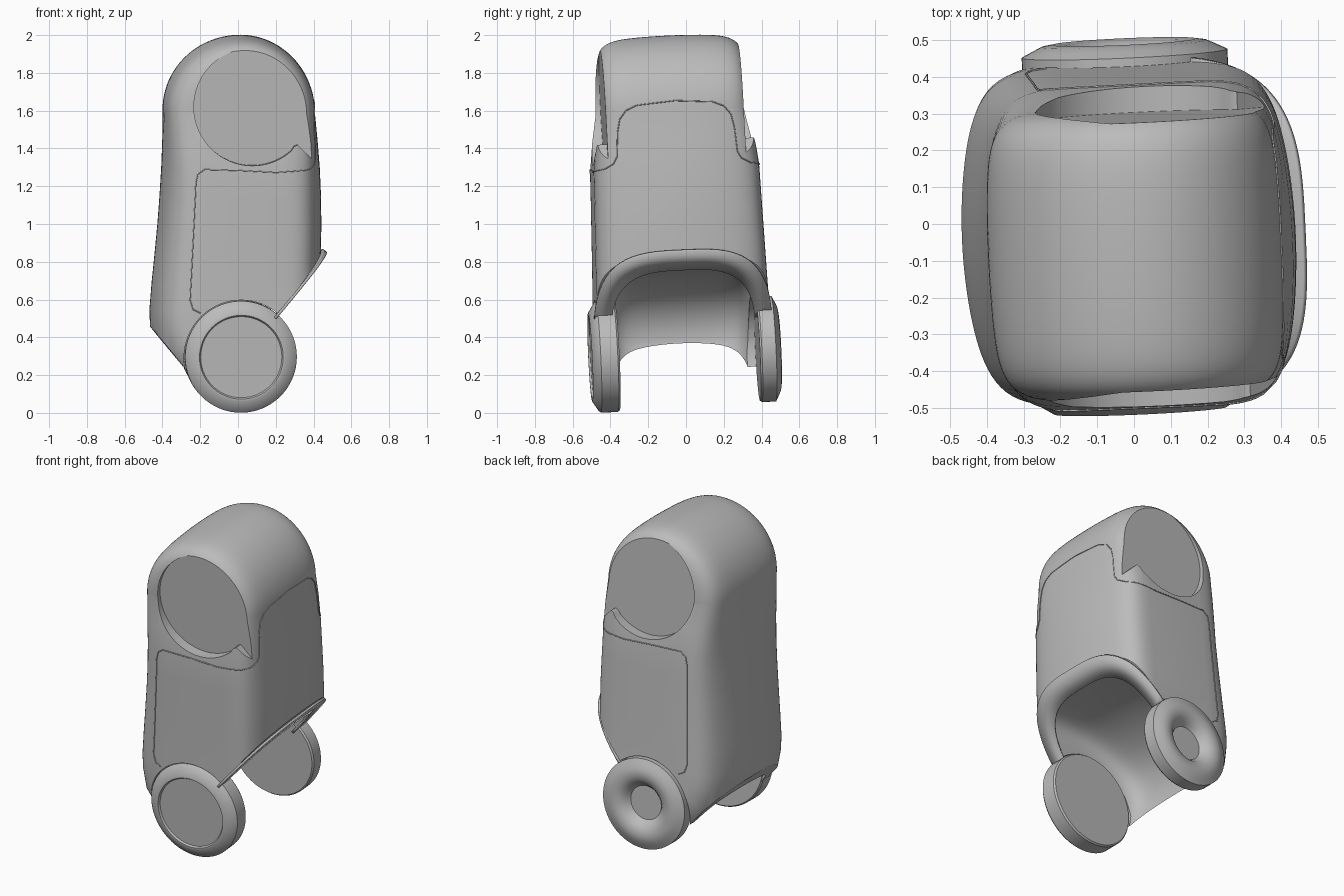
import bpy, bmesh, math
from mathutils import Vector, Matrix
from mathutils.bvhtree import BVHTree

cube = bpy.data.objects.get("Cube")
if cube:
    bpy.data.objects.remove(cube)

grey = bpy.data.materials.new("plain_grey")
grey.use_nodes = True
grey.diffuse_color = (0.5, 0.5, 0.5, 1)
grey.node_tree.nodes["Principled BSDF"].inputs["Base Color"].default_value = (0.5, 0.5, 0.5, 1)

# the whole vehicle leans and turns a little
LEAN = Matrix.Rotation(0.045, 3, 'Z') @ Matrix.Rotation(0.047, 3, 'X')


def finish(name, bm):
    bmesh.ops.recalc_face_normals(bm, faces=bm.faces)
    for v in bm.verts:
        v.co = LEAN @ v.co
    mesh = bpy.data.meshes.new(name)
    bm.to_mesh(mesh)
    bm.free()
    ob = bpy.data.objects.new(name, mesh)
    mesh.materials.append(grey)
    bpy.context.collection.objects.link(ob)
    return ob


def smooth(ob, angle=32):
    bpy.ops.object.select_all(action='DESELECT')
    ob.select_set(True)
    bpy.context.view_layer.objects.active = ob
    bpy.ops.object.shade_smooth_by_angle(angle=math.radians(angle))


def lerp_table(table, z):
    if z <= table[0][0]:
        return table[0][1]
    for (a, p), (b, q) in zip(table, table[1:]):
        if z <= b:
            return p + (q - p) * (z - a) / (b - a)
    return table[-1][1]


def loft(rows, widths, crowns, cx, z_low, z_high, n=7, slices=48):
    # upright outline swept across the width, crowned and with rounded shoulders
    bm = bmesh.new()
    rings = []
    for i in range(slices + 1):
        u = math.sin(1.5 * (2 * i / slices - 1))
        sides = ([], [])
        for z, *xs in rows:
            s = (1 - abs(u) ** n) ** (1 / n) * (1 - lerp_table(crowns, z) * u * u)
            zc = min(max(z, z_low), z_high)
            zz = zc + s * (z - zc)
            for side, x in zip(sides, xs):
                side.append(bm.verts.new((cx + s * (x - cx), u * lerp_table(widths, zz), zz)))
        rings.append(sides)
    for l, r in (rings[0], rings[-1]):
        for k in range(len(rows) - 1):
            bm.faces.new((l[k], r[k], r[k + 1], l[k + 1]))
    loops = [l + r[::-1] for l, r in rings]
    for a, b in zip(loops, loops[1:]):
        for k in range(len(a)):
            j = (k + 1) % len(a)
            bm.faces.new((a[k], a[j], b[j], b[k]))
    bmesh.ops.remove_doubles(bm, verts=bm.verts, dist=0.0005)
    return bm


def prism(name, outline, y0, y1):
    bm = bmesh.new()
    a = [bm.verts.new((x, y0, z)) for x, z in outline]
    b = [bm.verts.new((x, y1, z)) for x, z in outline]
    bm.faces.new(a)
    bm.faces.new(b[::-1])
    for k in range(len(a)):
        j = (k + 1) % len(a)
        bm.faces.new((a[k], a[j], b[j], b[k]))
    return finish(name, bm)


def circle(cx, cz, r, start=0, end=360, steps=64):
    angles = [math.radians(start + (end - start) * k / steps) for k in range(steps)]
    return [(cx + r * math.cos(t), cz + r * math.sin(t)) for t in angles]


# body shell
WIDTH = [(0.4, 0.465), (0.7, 0.455), (1.3, 0.44), (1.45, 0.422), (1.6, 0.397), (2, 0.395)]
CROWN = [(1.25, 0.15), (1.6, 0.05)]
body_rows = [(0.12, -0.32, 0.36), (0.3, -0.44, 0.4), (0.45, -0.466, 0.42), (0.55, -0.469, 0.425),
             (0.7, -0.457, 0.432), (0.85, -0.442, 0.436), (1.0, -0.428, 0.438), (1.15, -0.417, 0.436),
             (1.3, -0.408, 0.429), (1.45, -0.402, 0.416)]
for k in range(25):
    t = math.radians(90 * k / 24)
    body_rows.append((1.6 + 0.4 * math.sin(t), 0.015 - 0.415 * math.cos(t), 0.015 + 0.385 * math.cos(t)))
bm = loft(body_rows, WIDTH, CROWN, 0.03, 0.6, 1.6)
for point, normal in (((0.18, 0, 0.53), (0.79, 0, -0.62)), ((-0.46, 0, 0.45), (-0.77, 0, -0.64))):
    bmesh.ops.bisect_plane(bm, geom=bm.verts[:] + bm.edges[:] + bm.faces[:], plane_co=point,
                           plane_no=normal, clear_outer=True)
    bmesh.ops.holes_fill(bm, edges=[e for e in bm.edges if e.is_boundary])
body = finish("body_shell", bm)

# hollow between the wheels
cavity_rows = [(-0.1, -0.28, 0.8), (0.38, -0.395, 0.8), (0.47, -0.38, 0.8), (0.54, -0.35, 0.8),
               (0.61, -0.295, 0.8), (0.67, -0.21, 0.8), (0.72, -0.11, 0.8), (0.755, 0, 0.8), (0.775, 0.12, 0.8)]
cutters = [finish("cavity_cutter", loft(cavity_rows, [(0, 0.375)], [(0, 0.06)], 0.1, 0, 0.45))]

# flat round side windows with a notch to the open edge, and wheel wells
window = circle(0.055, 1.64, 0.31, 90, 315)
window += [(0.275, 1.43), (0.295, 1.44), (0.395, 1.34), (0.7, 1.32), (0.7, 1.95)]
HUB_X, HUB_Z = -0.005, 0.318
WHEEL_RADII = {-1: 0.296, 1: 0.28}
for side, r in WHEEL_RADII.items():
    cutters.append(prism("window_cutter", window, side * 0.366, side * 0.8))
    cutters.append(prism("wheel_well_cutter", circle(HUB_X, HUB_Z, r + 0.005), side * 0.345, side * 0.8))
for c in cutters:
    m = body.modifiers.new("cut", 'BOOLEAN')
    m.operation = 'DIFFERENCE'
    m.solver = 'EXACT'
    m.object = c
bpy.context.view_layer.update()
deps = bpy.context.evaluated_depsgraph_get()
cut_mesh = bpy.data.meshes.new_from_object(body.evaluated_get(deps))
body.modifiers.clear()
body.data = cut_mesh
for c in cutters:
    bpy.data.objects.remove(c)
smooth(body)

# flared lip along the slanted opening
bm = bmesh.new()
pairs = []
for k in range(49):
    a = math.radians(-80 + 160 * k / 48)
    cx, sy = math.cos(a) ** 0.62, math.copysign(abs(math.sin(a)) ** 0.62, a)
    row = []
    for rx, ry in ((0.43, 0.475), (0.345, 0.385)):
        x = 0.03 + rx * cx
        row.append(bm.verts.new((x, ry * sy, 0.53 + (x - 0.18) * 1.18)))
    pairs.append(row)
for p, q in zip(pairs, pairs[1:]):
    bm.faces.new((p[0], p[1], q[1], q[0]))
lip = finish("opening_lip", bm)
thick = lip.modifiers.new("thickness", 'SOLIDIFY')
thick.thickness = 0.014
thick.offset = 0
smooth(lip)

# wheels turned from a half section: (radius, depth outwards)
FLAT = [(0, 0), (0.288, 0), (0.296, 0.01), (0.296, 0.1), (0.285, 0.112), (0.235, 0.143),
        (0.222, 0.143), (0.215, 0.132), (0, 0.132)]
DISHED = [(0, 0), (0.272, 0), (0.28, 0.01), (0.28, 0.085), (0.25, 0.1), (0.225, 0.112), (0.195, 0.117),
          (0.165, 0.112), (0.14, 0.1), (0.12, 0.08), (0.105, 0.06), (0, 0.06)]
for name, side, inner, section in (("front_wheel", -1, 0.35, FLAT), ("back_wheel", 1, 0.395, DISHED)):
    bm = bmesh.new()
    verts = [bm.verts.new((HUB_X + rad, side * (inner + d), HUB_Z)) for rad, d in section]
    edges = [bm.edges.new(e) for e in zip(verts, verts[1:])]
    bmesh.ops.spin(bm, geom=verts + edges, cent=(HUB_X, 0, HUB_Z), axis=(0, 1, 0),
                   angle=math.tau, steps=64, use_merge=True)
    bmesh.ops.remove_doubles(bm, verts=bm.verts, dist=0.0005)
    smooth(finish(name, bm))

# door seam, laid on the shell
tree = BVHTree.FromPolygons([v.co for v in body.data.vertices], [p.vertices for p in body.data.polygons])


def dense(points, steps=8):
    out = []
    for (a, b), (c, d) in zip(points, points[1:]):
        out += [(a + (c - a) * k / steps, b + (d - b) * k / steps) for k in range(steps)]
    return out + [points[-1]]


side_path = dense([(-0.22, 0.55), (-0.26, 0.57), (-0.275, 0.62), (-0.255, 1.02), (-0.245, 1.24),
                   (-0.235, 1.285), (-0.2, 1.31), (-0.02, 1.305), (0.18, 1.295), (0.33, 1.305)])
end_path = dense([(0.385, 1.31), (0.34, 1.335), (0.32, 1.37), (0.31, 1.5), (0.295, 1.57),
                  (0.26, 1.615), (0.2, 1.64), (0, 1.655)])
for name, side in (("front_door_seam", -1), ("back_door_seam", 1)):
    rays = [(Vector((x, side * 2, z)), Vector((0, -side, 0))) for x, z in side_path]
    rays += [(Vector((2, side * y, z)), Vector((-1, 0, 0))) for y, z in end_path]
    hits = [tree.ray_cast(LEAN @ start, LEAN @ way)[:2] for start, way in rays]
    hits = [p + n * 0.001 for p, n in hits if p]
    curve = bpy.data.curves.new(name, 'CURVE')
    curve.dimensions = '3D'
    curve.bevel_depth = 0.003
    curve.bevel_resolution = 1
    line = curve.splines.new('POLY')
    line.points.add(len(hits) - 1)
    for p, h in zip(line.points, hits):
        p.co = (*h, 1)
    curve.materials.append(grey)
    bpy.context.collection.objects.link(bpy.data.objects.new(name, curve))
